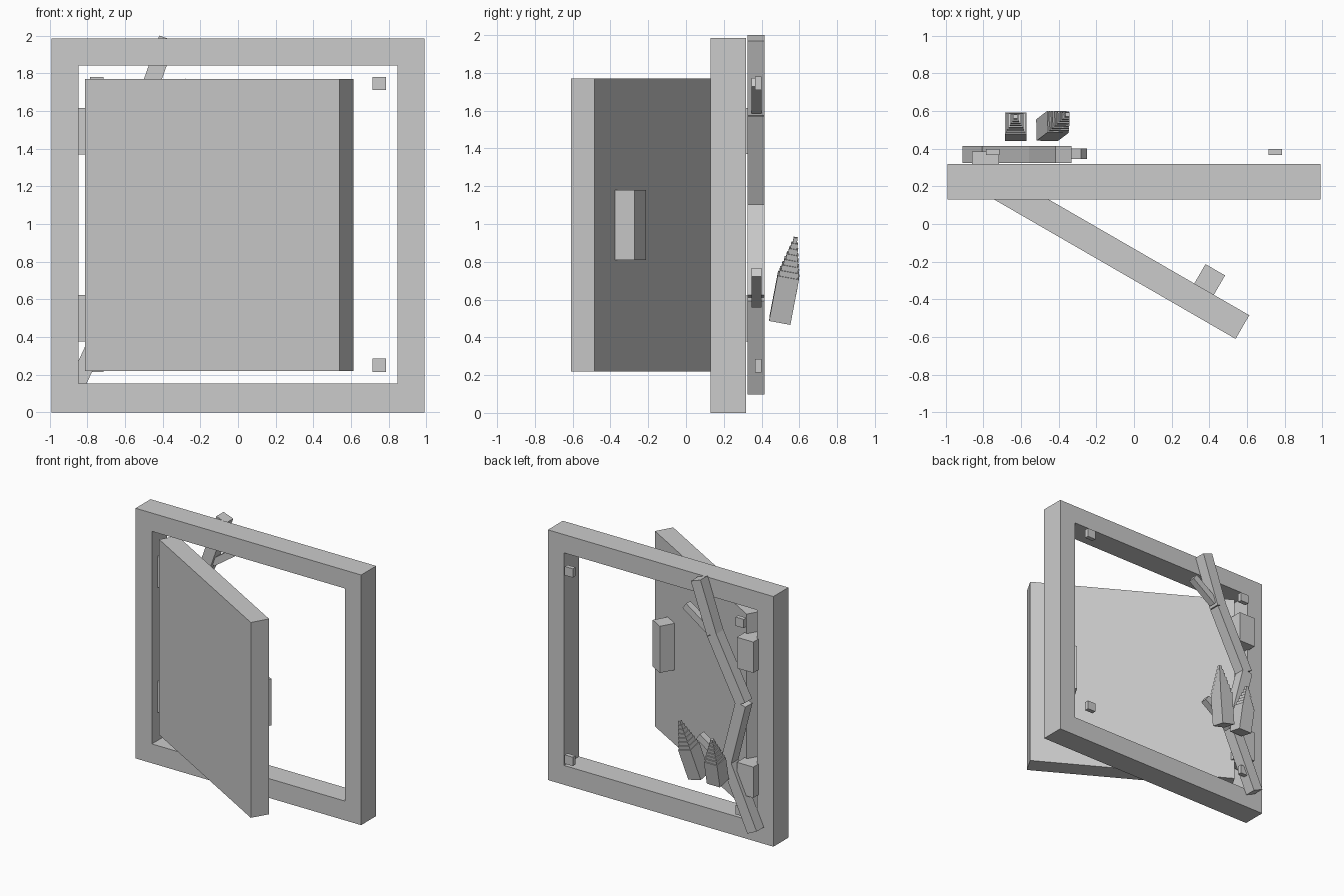
import bpy, math
from mathutils import Vector, Matrix

if "Cube" in bpy.data.objects:
    bpy.data.objects.remove(bpy.data.objects["Cube"])

grey = bpy.data.materials.new("plain_grey")
grey.diffuse_color = (0.6, 0.6, 0.6, 1)
grey.use_nodes = True
grey.node_tree.nodes["Principled BSDF"].inputs["Base Color"].default_value = grey.diffuse_color


def mesh_obj(name, verts, faces):
    me = bpy.data.meshes.new(name)
    me.from_pydata(verts, [], faces)
    me.materials.append(grey)
    ob = bpy.data.objects.new(name, me)
    bpy.context.collection.objects.link(ob)
    return ob


BOX_FACES = [(0, 1, 3, 2), (4, 6, 7, 5), (0, 4, 5, 1),
             (2, 3, 7, 6), (0, 2, 6, 4), (1, 5, 7, 3)]


def box(name, center, size, rot=Matrix.Identity(3)):
    corners = [Vector((sx * size[0] / 2, sy * size[1] / 2, sz * size[2] / 2))
               for sx in (-1, 1) for sy in (-1, 1) for sz in (-1, 1)]
    return mesh_obj(name, [rot @ c + Vector(center) for c in corners], BOX_FACES)


def bar(name, p, q, y, t):
    """Square bar between two (x, z) points in a plane of constant y."""
    a, b = Vector((p[0], y, p[1])), Vector((q[0], y, q[1]))
    d = b - a
    rot = Matrix.Rotation(math.atan2(d.x, d.z), 3, 'Y')
    return box(name, (a + b) / 2, (t, t, d.length), rot)


# Window frame: mitred ring of four beams
outer = [(-.99, 0), (.99, 0), (.99, 1.985), (-.99, 1.985)]
inner = [(-.847, .153), (.847, .153), (.847, 1.84), (-.847, 1.84)]
verts = [(x, y, z) for y in (.13, .318) for ring in (outer, inner) for x, z in ring]
faces = []
for i in range(4):
    j = (i + 1) % 4
    faces += [(i, j, 4 + j, 4 + i), (8 + j, 8 + i, 12 + i, 12 + j),
              (j, i, 8 + i, 8 + j), (4 + i, 4 + j, 12 + j, 12 + i)]
mesh_obj("frame", verts, faces)

# Swung-open door panel with its handle block
swing = Matrix.Rotation(math.radians(-30), 3, 'Z')
box("door_panel", (-.10, -.157, .995), (1.56, .145, 1.55), swing)
box("handle", (.40, -.297, .995), (.12, .125, .37), swing)

# Hinges
for z in (.50, 1.492):
    box("hinge", (-.788, .292, z), (.145, .186, .245))

# Small corner studs
for x in (-.75, .75):
    for z in (.25, 1.745):
        box("stud", (x, .382, z), (.072, .034, .07))

# Crooked branch
path = [(-.87, .117), (-.64, .612), (-.768, 1.108), (-.515, 1.59), (-.375, 1.985)]
for p, q in zip(path, path[1:]):
    bar("branch_segment", p, q, .37, .09)

# Side twigs
bar("upper_twig", (-.47, 1.607), (-.265, 1.75), .373, .054)
bar("lower_twig", (-.62, .58), (-.385, .745), .373, .054)


# Stepped cones: square block topped by shrinking layers along a leaning axis
def stepped_cone(name, base, axis, body, total, layers=7):
    axis = Vector(axis).normalized()
    rot = Vector((0, 0, 1)).rotation_difference(axis).to_matrix()
    base = Vector(base)
    box(name + "_body", base + axis * body / 2, (.115, .115, body), rot)
    h = (total - body) / layers
    for i in range(layers):
        w = .103 - i * .0135
        box(name + "_layer", base + axis * (body + h * (i + .5)), (w, w, h), rot)


stepped_cone("small_cone", (-.628, .4975, .49), (0, .20, 1), .19, .37)
stepped_cone("large_cone", (-.462, .4975, .49), (.25, .19, 1), .25, .46)
